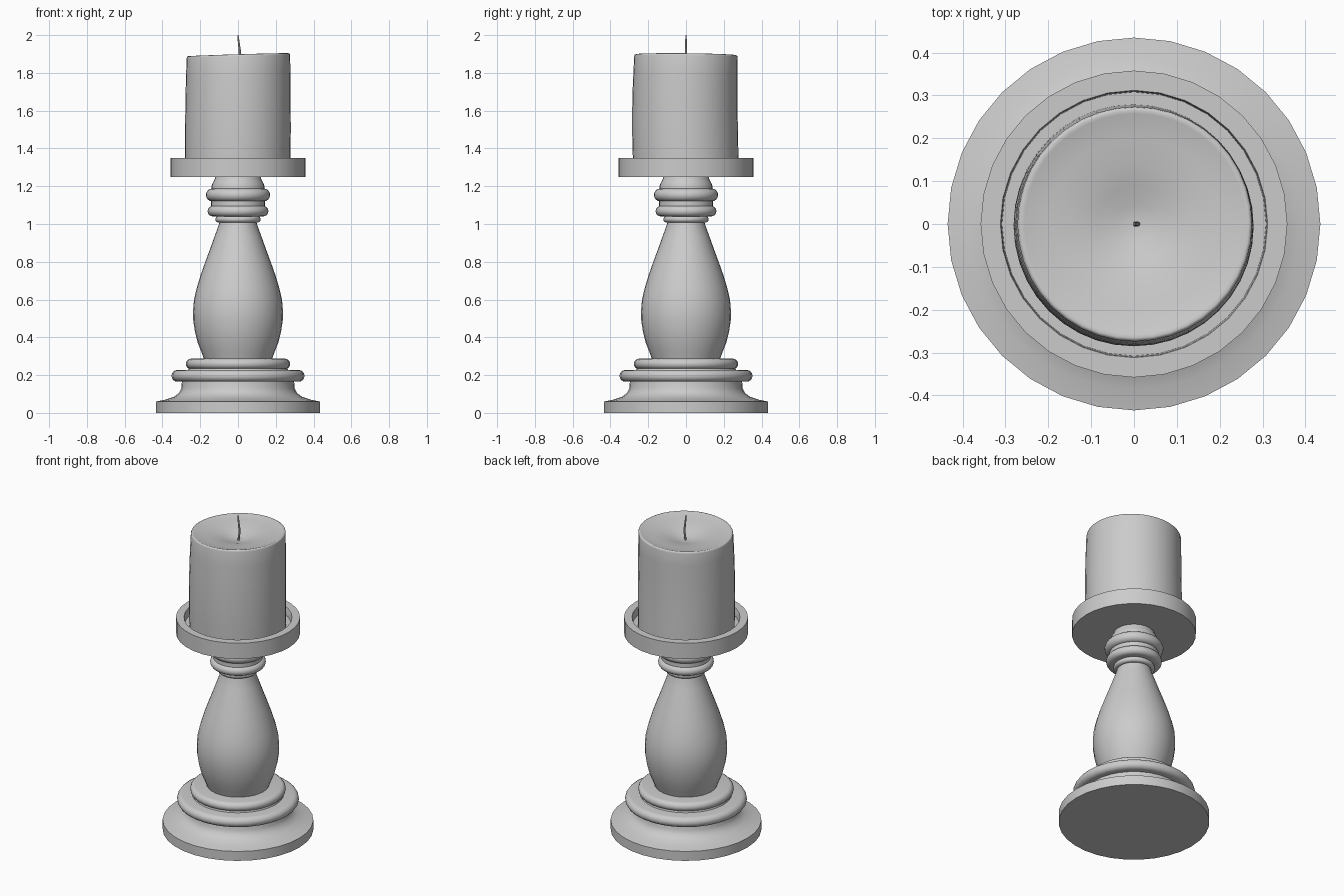
import bpy, bmesh, math
from mathutils import Vector

if "Cube" in bpy.data.objects:
    bpy.data.objects.remove(bpy.data.objects["Cube"])

SIDES = 32
grey = bpy.data.materials.new("plain grey")
grey.diffuse_color = (0.6, 0.6, 0.6, 1)
grey.use_nodes = True
grey.node_tree.nodes["Principled BSDF"].inputs["Base Color"].default_value = grey.diffuse_color


def finish(name, bm, angle=35):
    bmesh.ops.recalc_face_normals(bm, faces=bm.faces)
    mesh = bpy.data.meshes.new(name)
    bm.to_mesh(mesh)
    bm.free()
    mesh.materials.append(grey)
    ob = bpy.data.objects.new(name, mesh)
    bpy.context.collection.objects.link(ob)
    bpy.ops.object.select_all(action='DESELECT')
    ob.select_set(True)
    bpy.context.view_layer.objects.active = ob
    bpy.ops.object.shade_smooth_by_angle(angle=math.radians(angle))
    return ob


def lathe(name, profile, warp=None, angle=35, sides=SIDES):
    """Revolve (radius, height) points around z; radius 0 closes to a pole."""
    bm = bmesh.new()
    rings = []
    for r, z in profile:
        n = 1 if r == 0 else sides
        ring = []
        for i in range(n):
            a = 2 * math.pi * i / sides
            co = Vector((r * math.cos(a), r * math.sin(a), z))
            ring.append(bm.verts.new(warp(co) if warp else co))
        rings.append(ring)
    for lo, hi in zip(rings, rings[1:]):
        for i in range(sides):
            j = (i + 1) % sides
            quad = [lo[i % len(lo)], lo[j % len(lo)], hi[j % len(hi)], hi[i % len(hi)]]
            bm.faces.new(list(dict.fromkeys(quad)))
    return finish(name, bm, angle)


def bead(name, r, z0, z1, core, steps=8):
    """Half-round moulding between two heights."""
    h = (z1 - z0) / 2
    arc = [(r - h + h * math.cos(t), z0 + h + h * math.sin(t))
           for t in (-math.pi / 2 + math.pi * k / steps for k in range(steps + 1))]
    lathe(name, [(core, z0)] + arc + [(core, z1)], angle=50)


# Foot with a concave slope
lathe("foot", [(0, 0), (0.435, 0), (0.435, 0.06), (0.385, 0.07), (0.34, 0.085),
               (0.312, 0.105), (0.3, 0.13), (0.297, 0.17), (0, 0.17)])
bead("lower_base_bead", 0.352, 0.165, 0.227, 0.2)
lathe("base_collar", [(0.2, 0.22), (0.268, 0.22), (0.262, 0.237), (0.2, 0.24)])
bead("upper_base_bead", 0.276, 0.232, 0.287, 0.1)

# Pear-shaped stem
lathe("stem", [(0, 0.28), (0.178, 0.28), (0.193, 0.32), (0.213, 0.37), (0.228, 0.43),
               (0.237, 0.49), (0.238, 0.54), (0.233, 0.6), (0.219, 0.66),
               (0.198, 0.73), (0.173, 0.8), (0.147, 0.87), (0.122, 0.94),
               (0.1, 1.0), (0.097, 1.02), (0, 1.02)])

# Neck mouldings
bead("neck_ring", 0.12, 1.008, 1.042, 0.07)
bead("lower_neck_bead", 0.161, 1.04, 1.096, 0.08)
lathe("neck_collar", [(0.08, 1.09), (0.142, 1.09), (0.142, 1.125), (0.08, 1.125)])
bead("upper_neck_bead", 0.17, 1.12, 1.188, 0.08)
lathe("neck_top", [(0.08, 1.18), (0.14, 1.18), (0.14, 1.2), (0.133, 1.22),
                   (0.122, 1.24), (0.118, 1.255), (0.08, 1.255)])

# Dish with a raised rim
lathe("dish", [(0, 1.25), (0.358, 1.25), (0.358, 1.35), (0.312, 1.35),
               (0.31, 1.346), (0.308, 1.3), (0, 1.3)])


# Candle, slightly uneven, with a melted hollow on top
def melt(co):
    t = (co.z - 1.29) / 0.6
    r = math.hypot(co.x, co.y)
    bulge = 0.006 * math.sin(math.pi * min(max(t, 0), 1))
    x = co.x + 0.004 * t - 0.002
    y = co.y - bulge * (r / 0.28)
    z = co.z + (0.03 * co.x - 0.01 * co.y if t > 0.85 else 0)
    return Vector((x, y, z))


lathe("candle", [(0, 1.295), (0.279, 1.295), (0.28, 1.4), (0.28, 1.5), (0.279, 1.6),
                 (0.278, 1.7), (0.276, 1.8), (0.274, 1.885), (0.272, 1.893),
                 (0.266, 1.896), (0.258, 1.893), (0.2, 1.884), (0.14, 1.874),
                 (0.09, 1.861), (0.045, 1.846), (0, 1.84)],
      warp=melt, angle=60, sides=40)

# Bent wick
bm = bmesh.new()
rings = []
for x, z, r in [(0.002, 1.83, 0.006), (0.009, 1.88, 0.006), (0.009, 1.92, 0.006),
                (0.004, 1.96, 0.005), (0, 2.0, 0.003)]:
    rings.append([bm.verts.new((x + r * math.cos(k * math.pi / 4),
                                r * math.sin(k * math.pi / 4), z)) for k in range(8)])
for lo, hi in zip(rings, rings[1:]):
    for k in range(8):
        bm.faces.new((lo[k], lo[(k + 1) % 8], hi[(k + 1) % 8], hi[k]))
bm.faces.new(rings[0])
bm.faces.new(rings[-1])
finish("wick", bm)
